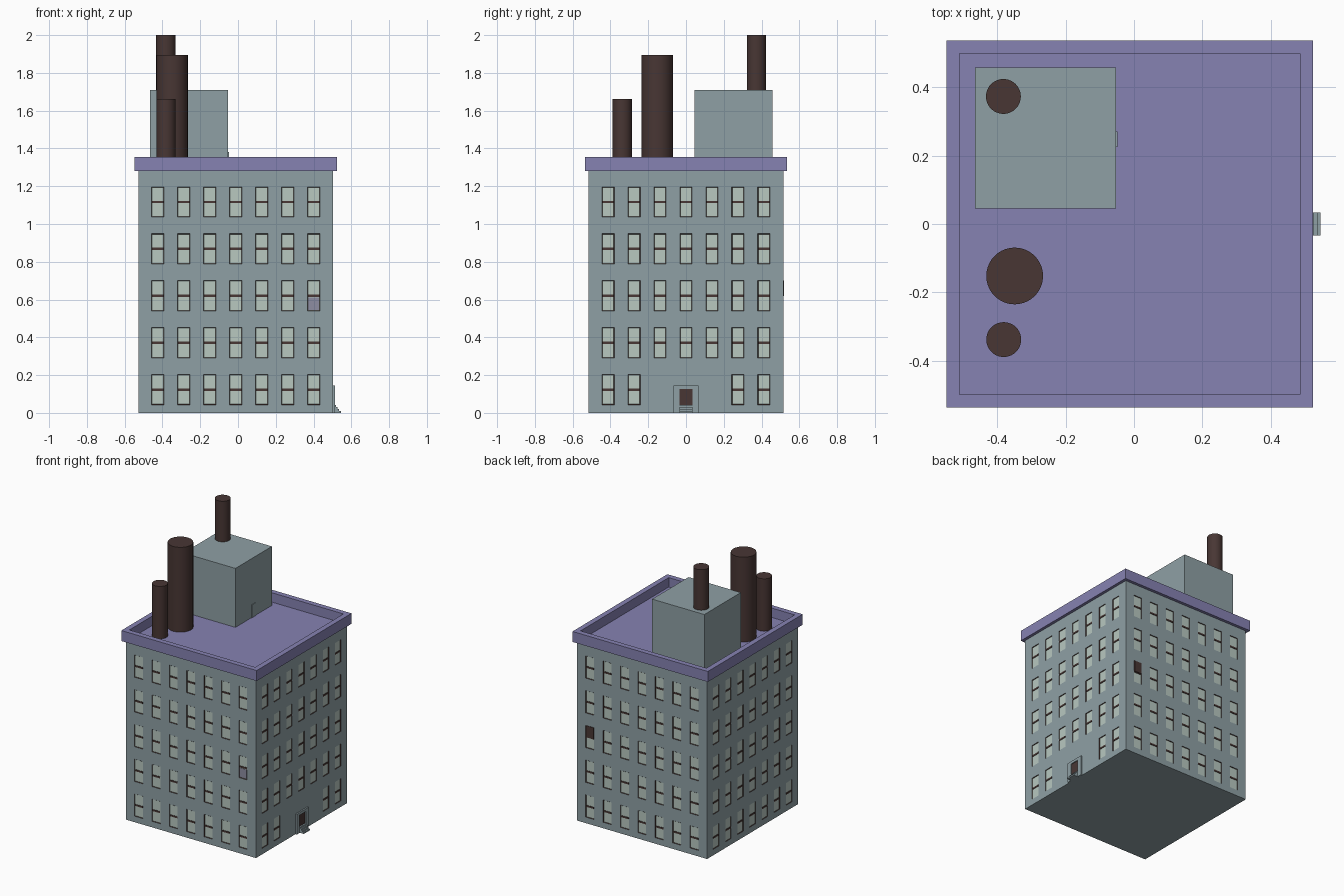
import bpy, bmesh, math
from mathutils import Matrix, Vector

if "Cube" in bpy.data.objects:
    bpy.data.objects.remove(bpy.data.objects["Cube"])

CX, HALF, TOP = -0.0125, 0.515, 1.28      # body centre, half width, wall height
WIN_W, WIN_H, STEP_X, STEP_Z = 0.066, 0.16, 0.1376, 0.2485
ROOF = 1.288                              # roof deck level


def mat(name, rgb):
    m = bpy.data.materials.new(name)
    m.diffuse_color = (*rgb, 1)
    m.use_nodes = True
    m.node_tree.nodes["Principled BSDF"].inputs["Base Color"].default_value = m.diffuse_color
    return m


WALL = mat("wall_grey", (0.275, 0.352, 0.376))
PURPLE = mat("roof_purple", (0.238, 0.223, 0.445))
BROWN = mat("dark_brown", (0.065, 0.037, 0.034))
GLASS = mat("pale_glass", (0.48, 0.58, 0.53))
DIM = mat("open_window", (0.27, 0.27, 0.36))


def finish(name, bm, *mats):
    me = bpy.data.meshes.new(name)
    bm.to_mesh(me)
    bm.free()
    for m in mats:
        me.materials.append(m)
    ob = bpy.data.objects.new(name, me)
    bpy.context.collection.objects.link(ob)
    return ob


def add_box(bm, lo, hi, xf=Matrix()):
    lo, hi = Vector(lo), Vector(hi)
    m = xf @ Matrix.Translation((lo + hi) / 2) @ Matrix.Diagonal((*(hi - lo), 1))
    return bmesh.ops.create_cube(bm, size=1, matrix=m)["verts"]


def box(name, lo, hi, m):
    bm = bmesh.new()
    add_box(bm, lo, hi)
    return finish(name, bm, m)


def cylinder(name, x, y, r, z0, z1):
    bm = bmesh.new()
    bmesh.ops.create_cone(bm, cap_ends=True, segments=40, radius1=r, radius2=r,
                          depth=z1 - z0, matrix=Matrix.Translation((x, y, (z0 + z1) / 2)))
    ob = finish(name, bm, BROWN)
    bpy.context.view_layer.objects.active = ob
    ob.select_set(True)
    bpy.ops.object.shade_smooth_by_angle()
    ob.select_set(False)


# Body: four gridded walls whose window cells are inset, plus sash bars
us, zs = [-HALF], [0]
for c in range(7):
    u = (c - 3) * STEP_X
    us += [u - WIN_W / 2, u + WIN_W / 2]
for r in range(5):
    z = 0.123 + r * STEP_Z
    zs += [z - WIN_H / 2, z + WIN_H / 2]
us.append(HALF)
zs.append(TOP)

body, bars = bmesh.new(), bmesh.new()
windows, open_face = [], None
for side in range(4):                      # front, right, back, left
    xf = Matrix.Translation((CX, 0, 0)) @ Matrix.Rotation(side * math.pi / 2, 4, "Z")
    grid = [[body.verts.new(xf @ Vector((u, -HALF, z))) for u in us] for z in zs]
    for j in range(len(zs) - 1):
        for i in range(len(us) - 1):
            f = body.faces.new((grid[j][i], grid[j][i + 1], grid[j + 1][i + 1], grid[j + 1][i]))
            entrance = side == 1 and j == 1 and 4 < i < 10
            if i % 2 and j % 2 and not entrance:
                windows.append(f)
                zm = (zs[j] + zs[j + 1]) / 2
                add_box(bars, (us[i] + 0.003, -HALF + 0.001, zm - 0.006),
                        (us[i + 1] - 0.003, -HALF + 0.006, zm + 0.006), xf)
bmesh.ops.remove_doubles(body, verts=body.verts, dist=1e-5)
body.normal_update()
rims = bmesh.ops.inset_individual(body, faces=windows, thickness=0.004, depth=-0.004)["faces"]
for f in rims:
    f.material_index = 1
for f in windows:
    f.material_index = 2
bmesh.ops.holes_fill(body, edges=[e for e in body.edges if e.is_boundary], sides=0)
bmesh.ops.recalc_face_normals(body, faces=body.faces)
finish("building_body", body, WALL, BROWN, GLASS)
finish("window_sash_bars", bars, BROWN)

# One opened window on the front and one raised sash at the back
box("open_front_pane", (0.37, -0.5125, 0.545), (0.428, -0.508, 0.61), DIM)
box("raised_back_sash", (0.37, 0.508, 0.62), (0.428, 0.518, 0.70), BROWN)

# Roof slab with a sunken deck and parapet
bm = bmesh.new()
add_box(bm, (-0.548, -0.536, TOP), (0.523, 0.536, 1.355))
bm.normal_update()
top = [f for f in bm.faces if f.normal.z > 0.9]
bmesh.ops.inset_region(bm, faces=top, thickness=0.053)
deck = bmesh.ops.extrude_discrete_faces(bm, faces=top)["faces"][0]
for v in deck.verts:
    v.co.z = ROOF
finish("roof_slab", bm, PURPLE)

# Rooftop room with its little door
box("roof_room", (-0.465, 0.045, ROOF - 0.004), (-0.052, 0.457, 1.71), WALL)
box("roof_room_door", (-0.054, 0.225, ROOF - 0.004), (-0.048, 0.27, 1.38), WALL)

# Chimneys
cylinder("tall_chimney", -0.382, 0.373, 0.051, 1.70, 2.0)
cylinder("wide_chimney", -0.349, -0.152, 0.083, ROOF - 0.004, 1.895)
cylinder("short_chimney", -0.381, -0.338, 0.051, ROOF - 0.004, 1.663)

# Entrance: surround, door and steps
bm = bmesh.new()
for s in (-1, 1):
    a, b = sorted((s * 0.035, s * 0.067))
    add_box(bm, (0.495, a, 0), (0.513, b, 0.145))
add_box(bm, (0.495, -0.035, 0.126), (0.513, 0.035, 0.145))
finish("door_surround", bm, WALL)
box("front_door", (0.495, -0.035, 0.042), (0.507, 0.035, 0.126), BROWN)
bm = bmesh.new()
for k in range(4):
    add_box(bm, (0.495, -0.034, k * 0.0105), (0.545 - k * 0.009, 0.034, (k + 1) * 0.0105))
finish("entrance_steps", bm, WALL)
